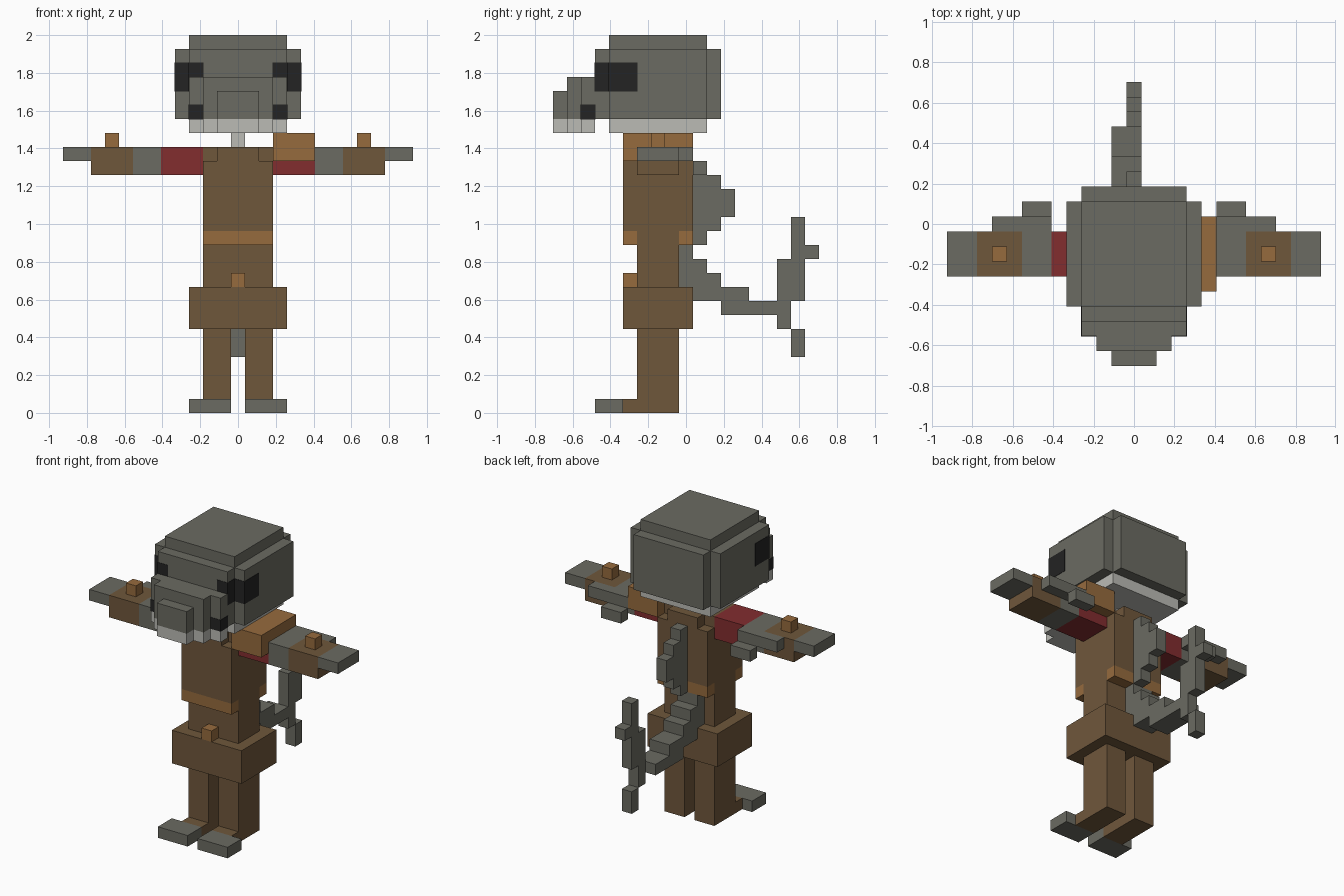
import bpy
import bmesh
from mathutils import Vector

if "Cube" in bpy.data.objects:
    bpy.data.objects.remove(bpy.data.objects["Cube"])

U = 2 / 27  # edge of one block


def material(name, r, g, b):
    m = bpy.data.materials.new(name)
    m.use_nodes = True
    m.diffuse_color = (r, g, b, 1)
    bsdf = m.node_tree.nodes["Principled BSDF"]
    bsdf.inputs["Base Color"].default_value = (r, g, b, 1)
    bsdf.inputs["Roughness"].default_value = 0.9
    return m


GREY = material("grey_scales", .147, .147, .122)
BROWN = material("brown_leather", .159, .095, .044)
TAN = material("tan_leather", .305, .147, .048)
RED = material("red_cloth", .223, .026, .028)
PALE = material("pale_jaw", .497, .497, .462)
BLACK = material("black_marks", .017, .017, .017)


def part(name, mat, *boxes, grow=0.0):
    """Object made of boxes, each (x0, x1, y0, y1, z0, z1) in block units."""
    bm = bmesh.new()
    for b in boxes:
        lo, hi = Vector(b[0::2]) * U, Vector(b[1::2]) * U
        for v in bmesh.ops.create_cube(bm, size=1)["verts"]:
            for i in range(3):
                v.co[i] = hi[i] + grow if v.co[i] > 0 else lo[i] - grow
    me = bpy.data.meshes.new(name)
    bm.to_mesh(me)
    bm.free()
    me.materials.append(mat)
    ob = bpy.data.objects.new(name, me)
    bpy.context.collection.objects.link(ob)
    return ob


def pair(name, mat, *boxes, grow=0.0):
    """The same part on the left (+x) and mirrored on the right."""
    part("left_" + name, mat, *boxes, grow=grow)
    part("right_" + name, mat, *[(-b[1], -b[0], *b[2:]) for b in boxes], grow=grow)


def profile(name, mat, x0, x1, *columns):
    """Stepped side profile: columns of (y0, y1, z0, z1) with one width."""
    part(name, mat, *[(x0, x1, *c) for c in columns])


# Legs and feet
pair("leg", BROWN, (.5, 2.5, -3.5, -.5, 0, 6), (.5, 2.5, -4.5, -3.5, 0, 1))
pair("foot", GREY, (.5, 3.5, -6.5, -4.5, 0, 1))

# Torso and clothing
part("skirt", BROWN, (-3.5, 3.5, -4.5, .5, 6, 9))
part("buckle", TAN, (-.5, .5, -4.5, -3.5, 9, 10))
part("waist", BROWN, (-2.5, 2.5, -3.5, -.5, 9, 13))
part("belt", TAN, (-2.5, 2.5, -4.5, -3.5, 12, 13), (-2.5, 2.5, -.5, .5, 12, 13))
part("chest", BROWN, (-2.5, 2.5, -4.5, .5, 13, 18), (-1.5, 1.5, -4.5, .5, 18, 19))
pair("shoulder", BROWN, (1.5, 2.5, -3.5, -.5, 18, 19))
part("shoulder_pad", TAN, (2.5, 5.5, -4.5, .5, 18, 20))

# Arms
part("left_sleeve", RED, (2.5, 5.5, -3.5, -.5, 17, 18))
part("right_sleeve", RED, (-5.5, -2.5, -3.5, -.5, 17, 19))
pair("elbow", GREY, (5.5, 7.5, -3.5, -.5, 17, 19))
pair("bracer", BROWN, (7.5, 10.5, -3.5, -.5, 17, 19))
pair("bracer_stud", TAN, (8.5, 9.5, -2.5, -1.5, 19, 20))
pair("hand", GREY, (10.5, 12.5, -3.5, -.5, 18, 19))
pair("arm_fin", GREY, (5.5, 9.5, -.5, .5, 18, 19), (5.5, 7.5, .5, 1.5, 17, 18))

# Head
part("neck", PALE, (-.5, .5, -2.5, -1.5, 19, 20))
part("jaw", PALE, (-3.5, 3.5, -5.5, 1.5, 20, 21))
part("skull", GREY, (-3.5, 3.5, -6.5, 2.5, 21, 26), (-3.5, 3.5, -5.5, 1.5, 26, 27))
pair("cheek", GREY, (3.5, 4.5, -5.5, 1.5, 21, 26))
pair("eye", BLACK, (2.5, 3.5, -6.5, -5.5, 23, 25), (3.5, 4.5, -5.5, -3.5, 23, 25),
     grow=.002)

# Snout narrows in three steps, with a pale lower jaw under each
for i, (half, top) in enumerate([(3.5, 24), (2.5, 24), (1.5, 23)]):
    y = -6.5 - i
    part(f"snout_{i + 1}", GREY, (-half, half, y - 1, y, 21, top))
    part(f"lower_snout_{i + 1}", PALE, (-half, half, y - 1, y, 20, 21))
pair("snout_mark", BLACK, (2.5, 3.5, -7.5, -6.5, 21, 22), grow=.002)

# Back fin and tail
profile("back_fin", GREY, -.5, .5,
        (.5, 1.5, 12, 18), (1.5, 2.5, 13, 17), (2.5, 3.5, 14, 16))
profile("tail", GREY, -1.5, .5,
        (-.5, .5, 9, 12), (.5, 1.5, 8, 11), (1.5, 2.5, 8, 10),
        (2.5, 4.5, 8, 9), (2.5, 6.5, 7, 8))
profile("tail_tip", GREY, -.5, .5,
        (6.5, 7.5, 6, 11), (7.5, 8.5, 8, 14), (8.5, 9.5, 11, 12), (7.5, 8.5, 4, 6))
